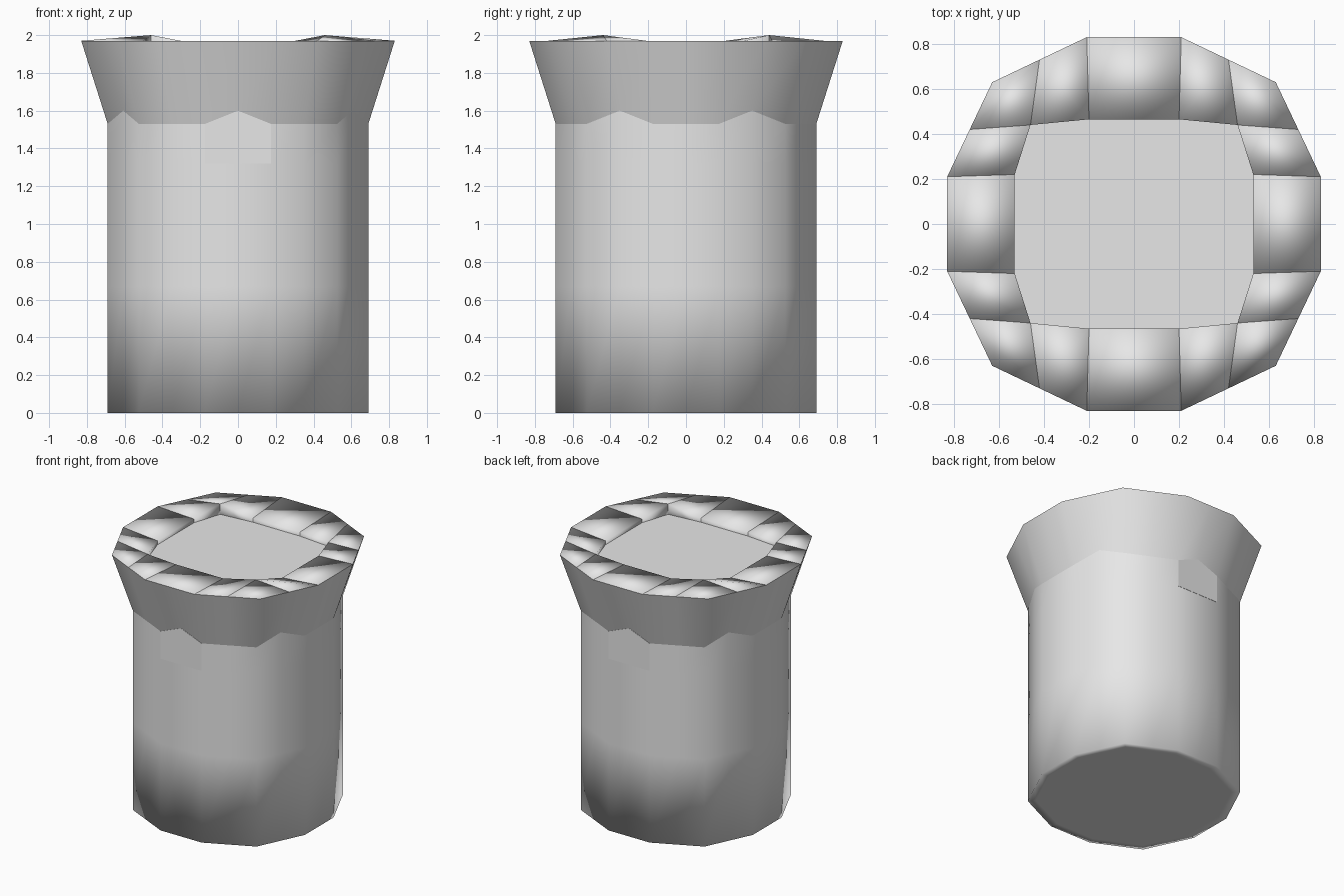
import bpy, bmesh
from mathutils import Vector

cube = bpy.data.objects.get("Cube")
if cube:
    bpy.data.objects.remove(cube, do_unlink=True)

GREY = bpy.data.materials.new("light_grey")
GREY.use_nodes = True
GREY.diffuse_color = (0.8, 0.8, 0.8, 1)
GREY.node_tree.nodes["Principled BSDF"].inputs["Base Color"].default_value = (0.8, 0.8, 0.8, 1)


def finish(name, bm, smooth, recalc=True):
    if recalc:
        bmesh.ops.recalc_face_normals(bm, faces=bm.faces)
    for f in bm.faces:
        f.smooth = smooth
    me = bpy.data.meshes.new(name)
    bm.to_mesh(me)
    bm.free()
    me.materials.append(GREY)
    ob = bpy.data.objects.new(name, me)
    bpy.context.collection.objects.link(ob)
    return ob


def outline(a, b):
    """Twelve-sided outline plus edge midpoints: 24 points, counter-clockwise.
    a = (long, short) for the flat sides, b = diagonal corner."""
    l, s = a
    quadrant = [(l, s), (b, b), (s, l)]
    corners = []
    for k in range(4):
        for x, y in quadrant:
            for _ in range(k):
                x, y = -y, x
            corners.append(Vector((x, y)))
    pts = []
    for i, p in enumerate(corners):
        pts += [p, (p + corners[(i + 1) % 12]) / 2]
    return pts


def loft(bm, rings):
    n = len(rings[0])
    for lo, hi in zip(rings, rings[1:]):
        for i in range(n):
            j = (i + 1) % n
            bm.faces.new((lo[i], lo[j], hi[j], hi[i]))


def ring(bm, pts, zs):
    return [bm.verts.new((p.x, p.y, z)) for p, z in zip(pts, zs)]


BODY = outline((0.69, 0.175), 0.525)
RIM = outline((0.83, 0.21), 0.63)
# Every second face of the body rises to a point under the collar
JOIN = [1.6 if i % 4 == 1 else 1.53 for i in range(24)]

# Body with a softly shaded bottom edge
bm = bmesh.new()
rings = [ring(bm, [p * 0.92 for p in BODY], [0] * 24)]
rings += [ring(bm, BODY, [z] * 24) for z in (0, 0.67, 1.32)]
rings.append(ring(bm, BODY, JOIN))
loft(bm, rings)
bm.faces.new(rings[0][::-1])
finish("body", bm, True, recalc=False)

# Flared collar
bm = bmesh.new()
loft(bm, [ring(bm, BODY, JOIN), ring(bm, RIM, [1.97] * 24)])
collar = finish("flared_collar", bm, True, recalc=False)

# Five-sided panels on the front and the back
for name, s in (("front_panel", -1), ("back_panel", 1)):
    bm = bmesh.new()
    shape = [(-0.175, 1.32), (0.175, 1.32), (0.175, 1.53), (0, 1.6), (-0.175, 1.53)]
    outer = [bm.verts.new((x, s * 0.692, z)) for x, z in shape]
    inner = [bm.verts.new((x, s * 0.686, z)) for x, z in shape]
    bm.faces.new(outer)
    loft(bm, [inner, outer])
    finish(name, bm, False)

# Ring of sixteen softly shaded blocks around the top
SIDE = [(0.83, -0.21), (0.83, 0.21), (0.53, 0.22), (0.53, -0.22)]
END = [(0.21, 0.83), (-0.21, 0.83), (-0.2, 0.465), (0.2, 0.465)]
SIDE_NEXT = [(0.83, 0.21), (0.73, 0.42), (0.46, 0.44), (0.53, 0.22)]
CORNER = [(0.73, 0.42), (0.63, 0.63), (0.42, 0.73), (0.46, 0.44)]
END_NEXT = [(0.42, 0.73), (0.21, 0.83), (0.2, 0.465), (0.46, 0.44)]


def top_height(x, y):
    if max(abs(x), abs(y)) > 0.6:
        return 1.97
    # Two opposite inner corners stand proud
    return 2.0 if abs(x) == 0.46 and x * y < 0 else 1.95


bm = bmesh.new()
blocks = []
for sx in (1, -1):
    blocks.append([(x * sx, y) for x, y in SIDE])
    blocks.append([(x, y * sx) for x, y in END])
    for sy in (1, -1):
        blocks += [[(x * sx, y * sy) for x, y in b] for b in (SIDE_NEXT, CORNER, END_NEXT)]
for b in blocks:
    top = [bm.verts.new((x, y, top_height(x, y))) for x, y in b]
    # Outer feet are drawn in so that they stay inside the collar
    low = [bm.verts.new((x * k, y * k, 1.87)) for x, y in b
           for k in [0.95 if max(abs(x), abs(y)) > 0.6 else 1.0]]
    bm.faces.new(top)
    bm.faces.new(low[::-1])
    loft(bm, [low, top])
finish("top_blocks", bm, True)

# Flat plate inside the ring
bm = bmesh.new()
quarter = [(0.535, 0.22), (0.465, 0.445), (0.2, 0.47)]
pts = []
for sx, sy in ((1, 1), (-1, 1), (-1, -1), (1, -1)):
    part = [(x * sx, y * sy) for x, y in quarter]
    pts += part if sx * sy > 0 else part[::-1]
hi = [bm.verts.new((x, y, 1.92)) for x, y in pts]
lo = [bm.verts.new((x, y, 1.87)) for x, y in pts]
bm.faces.new(hi)
bm.faces.new(lo[::-1])
loft(bm, [lo, hi])
finish("top_plate", bm, False)
